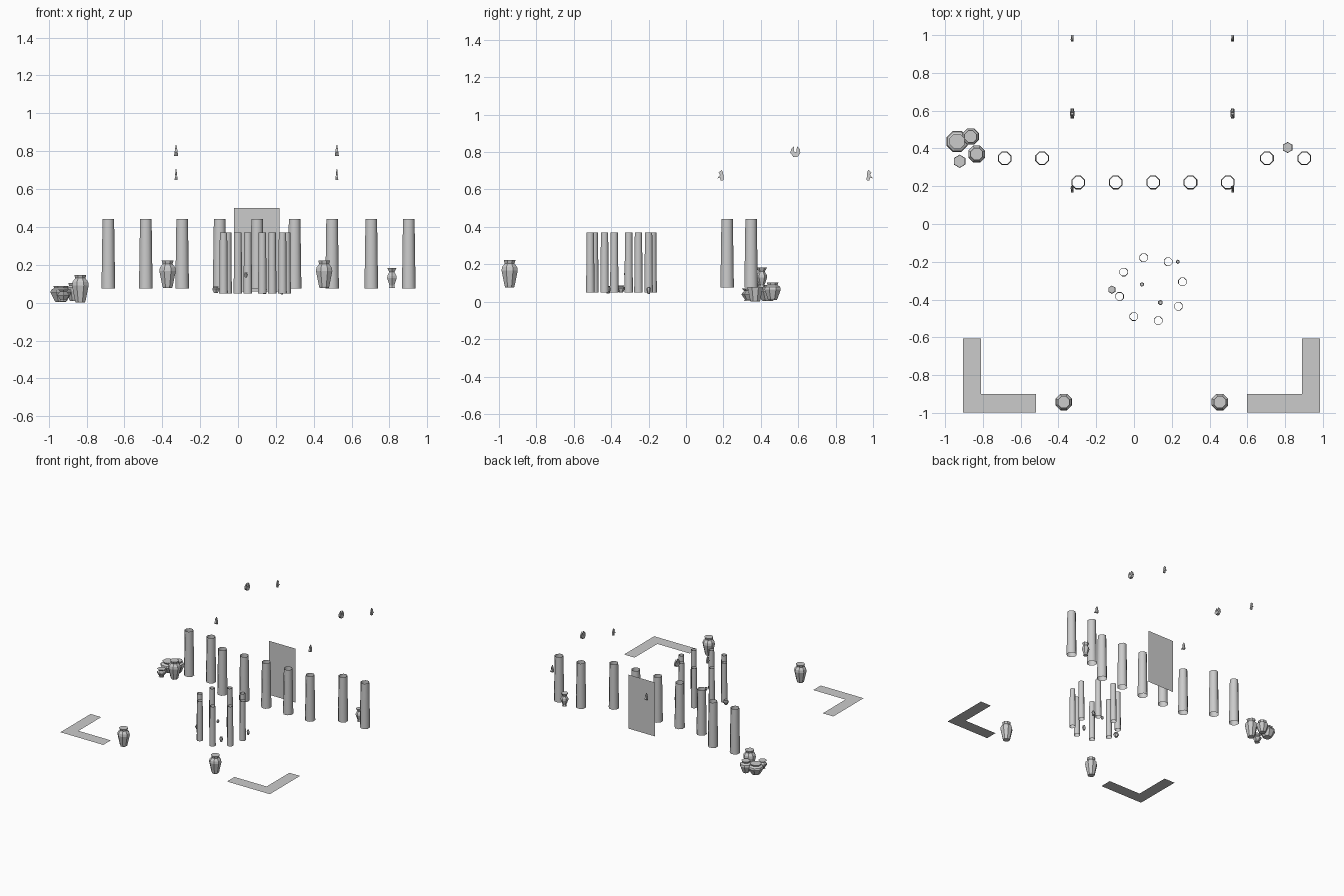
import bpy, bmesh, math
from mathutils import Vector

if "Cube" in bpy.data.objects:
    bpy.data.objects.remove(bpy.data.objects["Cube"])


def finish(bm, name, smooth=False):
    me = bpy.data.meshes.new(name)
    bm.normal_update()
    bm.to_mesh(me)
    bm.free()
    ob = bpy.data.objects.new(name, me)
    bpy.context.collection.objects.link(ob)
    if smooth:
        for p in me.polygons:
            p.use_smooth = True
    return ob


def lathe(name, x, y, profile, sides, cap=True, smooth=False):
    """Revolve (radius, z) points, bottom to top, around a vertical axis."""
    bm = bmesh.new()
    rings = []
    for r, z in profile:
        ring = []
        for i in range(sides):
            a = 2 * math.pi * (i + 0.5) / sides
            ring.append(bm.verts.new((x + r * math.cos(a), y + r * math.sin(a), z)))
        rings.append(ring)
    for lo, hi in zip(rings, rings[1:]):
        for i in range(sides):
            j = (i + 1) % sides
            bm.faces.new((lo[i], lo[j], hi[j], hi[i]))
    if cap:
        bm.faces.new(rings[0][::-1])
        bm.faces.new(rings[-1])
    return finish(bm, name, smooth)


def sheet(name, pts):
    bm = bmesh.new()
    bm.faces.new([bm.verts.new(p) for p in pts])
    return finish(bm, name)


def pot(name, x, y, z, r, h, shape, sides=8):
    lathe(name, x, y, [(r * a, z + h * b) for a, b in shape], sides)


# Pot profiles as (radius, height) fractions
JAR = [(0.55, 0), (0.62, 0.06), (1, 0.62), (0.93, 0.75), (0.6, 0.88), (0.72, 1)]
SQUAT = [(0.5, 0), (0.62, 0.1), (1, 0.6), (0.92, 0.75), (0.62, 0.86), (0.72, 1)]
VASE = [(0.62, 0), (0.5, 0.12), (1, 0.5), (0.95, 0.62), (0.55, 0.8), (0.95, 1)]

# Back colonnade: open, tapered tubes
columns = [(-0.295 + 0.198 * i, 0.22) for i in range(5)]
columns += [(x, 0.348) for x in (-0.685, -0.487, 0.704, 0.902)]
for x, y in columns:
    lathe("colonnade_column", x, y, [(0.039, 0.076), (0.033, 0.442)], 8, False, True)

# Small ring of columns
for i in range(8):
    a = math.radians(13 + 45 * i)
    lathe("pavilion_column", 0.09 + 0.171 * math.cos(a), -0.345 + 0.171 * math.sin(a),
          [(0.0245, 0.048), (0.021, 0.37)], 8, False, True)

# Upright back panel
sheet("back_panel", [(-0.02, 0.43, 0.06), (0.22, 0.43, 0.06),
                     (0.22, 0.43, 0.5), (-0.02, 0.43, 0.5)])

# Corner floor strips, mirrored about x = 0.04
for s in (-1, 1):
    outline = [(0.945, -0.997), (0.945, -0.607), (0.849, -0.607),
               (0.849, -0.9), (0.558, -0.9), (0.558, -0.997)]
    pts = [(0.04 + s * u, v, 0.063) for u, v in outline]
    sheet("floor_corner", pts if s > 0 else pts[::-1])

# Pots
for x in (-0.372, 0.455):
    pot("front_jar", x, -0.943, 0.077, 0.047, 0.145, JAR)
pot("tall_jar", -0.833, 0.37, 0.0, 0.048, 0.147, JAR)
pot("wide_pot", -0.936, 0.437, 0.004, 0.06, 0.085, SQUAT)
pot("round_pot", -0.865, 0.463, 0.008, 0.047, 0.095, SQUAT)
pot("small_vase", -0.923, 0.332, 0.005, 0.035, 0.065, VASE, 6)
pot("side_vase", 0.813, 0.405, 0.077, 0.029, 0.105, VASE, 6)
pot("pavilion_bowl", -0.117, -0.348, 0.05, 0.022, 0.036, SQUAT, 6)
pot("pavilion_cup", 0.14, -0.416, 0.045, 0.014, 0.038, JAR, 6)
pot("pavilion_cup", 0.232, -0.2, 0.042, 0.011, 0.038, JAR, 6)
pot("pavilion_bead", 0.042, -0.32, 0.134, 0.012, 0.024, SQUAT, 6)


# Roof ornaments: wedge-like horns, thick at the bottom, thin at the top
def horn(name, x, y, outline, flip, width):
    z0 = min(p[1] for p in outline)
    z1 = max(p[1] for p in outline)
    bm = bmesh.new()
    sides = []
    for s in (-1, 1):
        sides.append([bm.verts.new((x + s * width * (1 - 0.75 * (v - z0) / (z1 - z0)),
                                    y + flip * u, v)) for u, v in outline])
    n = len(outline)
    bm.faces.new(sides[0])
    bm.faces.new(sides[1][::-1])
    for i in range(n):
        j = (i + 1) % n
        bm.faces.new((sides[0][j], sides[0][i], sides[1][i], sides[1][j]))
    bmesh.ops.recalc_face_normals(bm, faces=bm.faces)
    finish(bm, name)


EAVE = [(-0.02, 0.658), (-0.004, 0.664), (0.0, 0.647), (0.014, 0.65),
        (0.013, 0.685), (0.006, 0.705), (-0.012, 0.69), (-0.004, 0.678)]
RIDGE = [(-0.012, 0.775), (0.012, 0.775), (0.026, 0.795), (0.024, 0.815), (0.008, 0.832),
         (0.006, 0.8), (-0.006, 0.8), (-0.008, 0.832), (-0.024, 0.815), (-0.026, 0.795)]
for x in (-0.327, 0.522):
    horn("eave_ornament", x, 0.186, EAVE, 1, 0.008)
    horn("eave_ornament", x, 0.98, EAVE, -1, 0.008)
    horn("ridge_ornament", x, 0.585, RIDGE, 1, 0.011)
